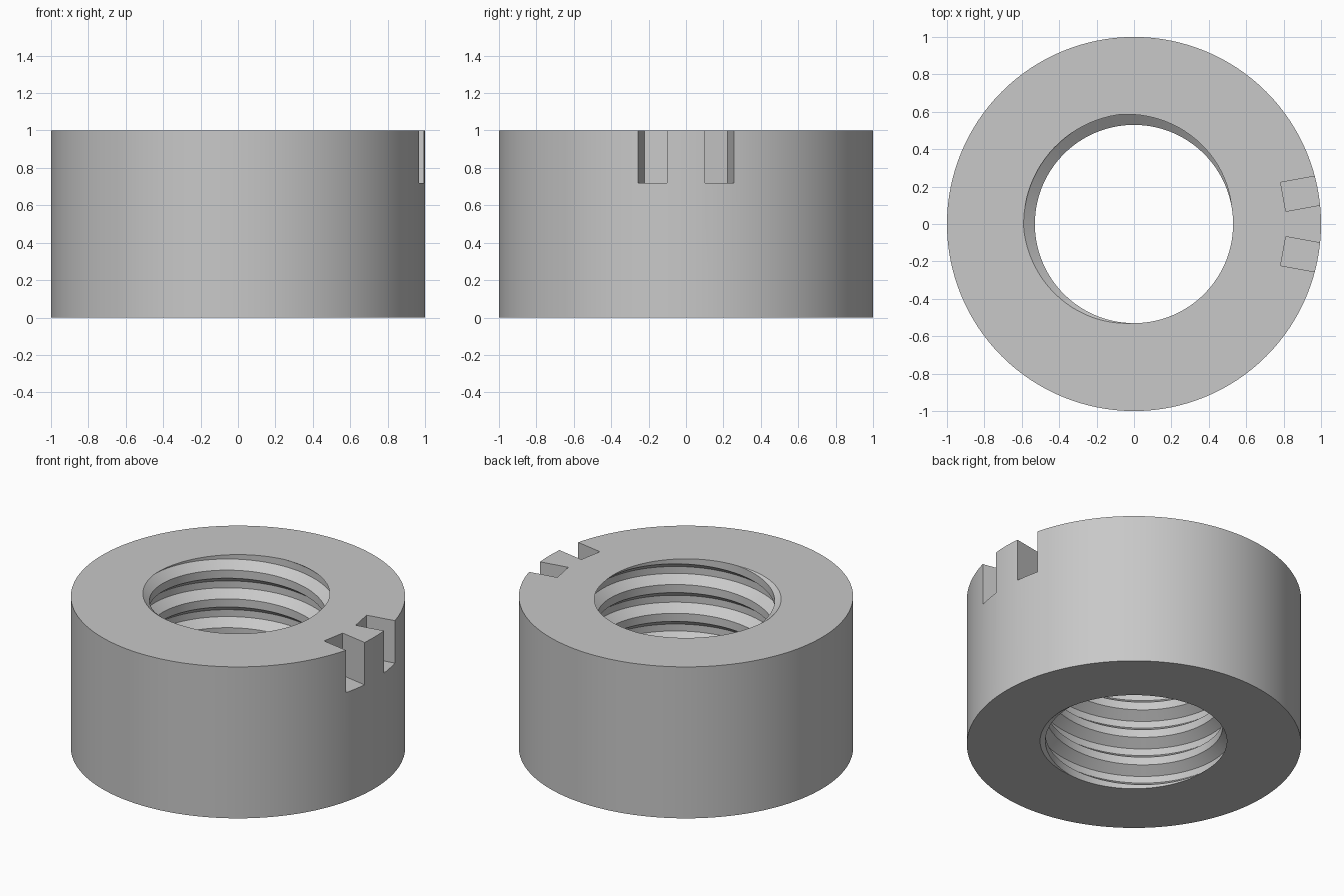
import bpy
import bmesh
from math import radians, cos, sin, tau
from mathutils import Matrix

if "Cube" in bpy.data.objects:
    bpy.data.objects.remove(bpy.data.objects["Cube"])

HEIGHT = 1.0
MINOR, MAJOR, PITCH = 0.53, 0.59, 0.19   # thread radii and pitch
STEPS = 96                               # segments per thread turn
GROOVE_ANGLE = radians(140)              # where the groove meets the top face

metal = bpy.data.materials.new("grey_metal")
metal.use_nodes = True
colour = (0.58, 0.58, 0.58, 1)
metal.diffuse_color = colour
metal.node_tree.nodes["Principled BSDF"].inputs["Base Color"].default_value = colour


def add_object(name, bm):
    bmesh.ops.recalc_face_normals(bm, faces=bm.faces)
    mesh = bpy.data.meshes.new(name)
    bm.to_mesh(mesh)
    bm.free()
    mesh.materials.append(metal)
    obj = bpy.data.objects.new(name, mesh)
    bpy.context.collection.objects.link(obj)
    return obj


def threaded_core():
    """Solid right-handed trapezoidal screw that cuts the threaded bore."""
    bm = bmesh.new()
    profile = [(-0.12, MAJOR), (0.12, MAJOR), (0.36, MINOR), (0.64, MINOR)]
    rows = []
    for i in range(-8 * STEPS, 3 * STEPS):
        a = GROOVE_ANGLE + tau * i / STEPS
        rows.append([bm.verts.new((r * cos(a), r * sin(a),
                                   HEIGHT + PITCH * (i / STEPS + t)))
                     for t, r in profile])
    # Each turn's last edge joins the first edge of the turn above
    for i in range(len(rows) - STEPS - 1):
        low = rows[i] + [rows[i + STEPS][0]]
        high = rows[i + 1] + [rows[i + 1 + STEPS][0]]
        for k in range(len(profile)):
            bm.faces.new((low[k], high[k], high[k + 1], low[k + 1]))
    # Trim flat beyond both ends and cap
    for z, direction in ((-0.0513, -1), (HEIGHT + 0.0513, 1)):
        bmesh.ops.bisect_plane(bm, geom=bm.verts[:] + bm.edges[:] + bm.faces[:],
                               plane_co=(0, 0, z), plane_no=(0, 0, direction),
                               clear_outer=True)
    bmesh.ops.holes_fill(bm, edges=bm.edges[:], sides=0)
    return add_object("thread_cutter", bm)


def slot_cutter(name, angle):
    """Radial box that opens through the rim and the top face."""
    inner, outer, floor, top, width = 0.811, 1.2, 0.72, 1.2, 0.157
    bm = bmesh.new()
    place = (Matrix.Rotation(angle, 4, 'Z')
             @ Matrix.Translation(((inner + outer) / 2, 0, (floor + top) / 2))
             @ Matrix.Diagonal((outer - inner, width, top - floor, 1)))
    bmesh.ops.create_cube(bm, size=1, matrix=place)
    return add_object(name, bm)


# Ring body
bm = bmesh.new()
bmesh.ops.create_cone(bm, cap_ends=True, segments=128, radius1=1, radius2=1,
                      depth=HEIGHT, matrix=Matrix.Translation((0, 0, HEIGHT / 2)))
ring = add_object("threaded_ring", bm)

# Cut the threaded bore and the pair of rim slots
cutters = [threaded_core(),
           slot_cutter("left_slot_cutter", radians(10.3)),
           slot_cutter("right_slot_cutter", radians(-10.3))]
bpy.ops.object.select_all(action='DESELECT')
bpy.context.view_layer.objects.active = ring
ring.select_set(True)
for cutter in cutters:
    cutter.hide_render = True
    cut = ring.modifiers.new(cutter.name, 'BOOLEAN')
    cut.operation = 'DIFFERENCE'
    cut.solver = 'EXACT'
    cut.object = cutter
    bpy.ops.object.modifier_apply(modifier=cut.name)
    bpy.data.objects.remove(cutter)

bpy.ops.object.shade_smooth_by_angle(angle=radians(25))
